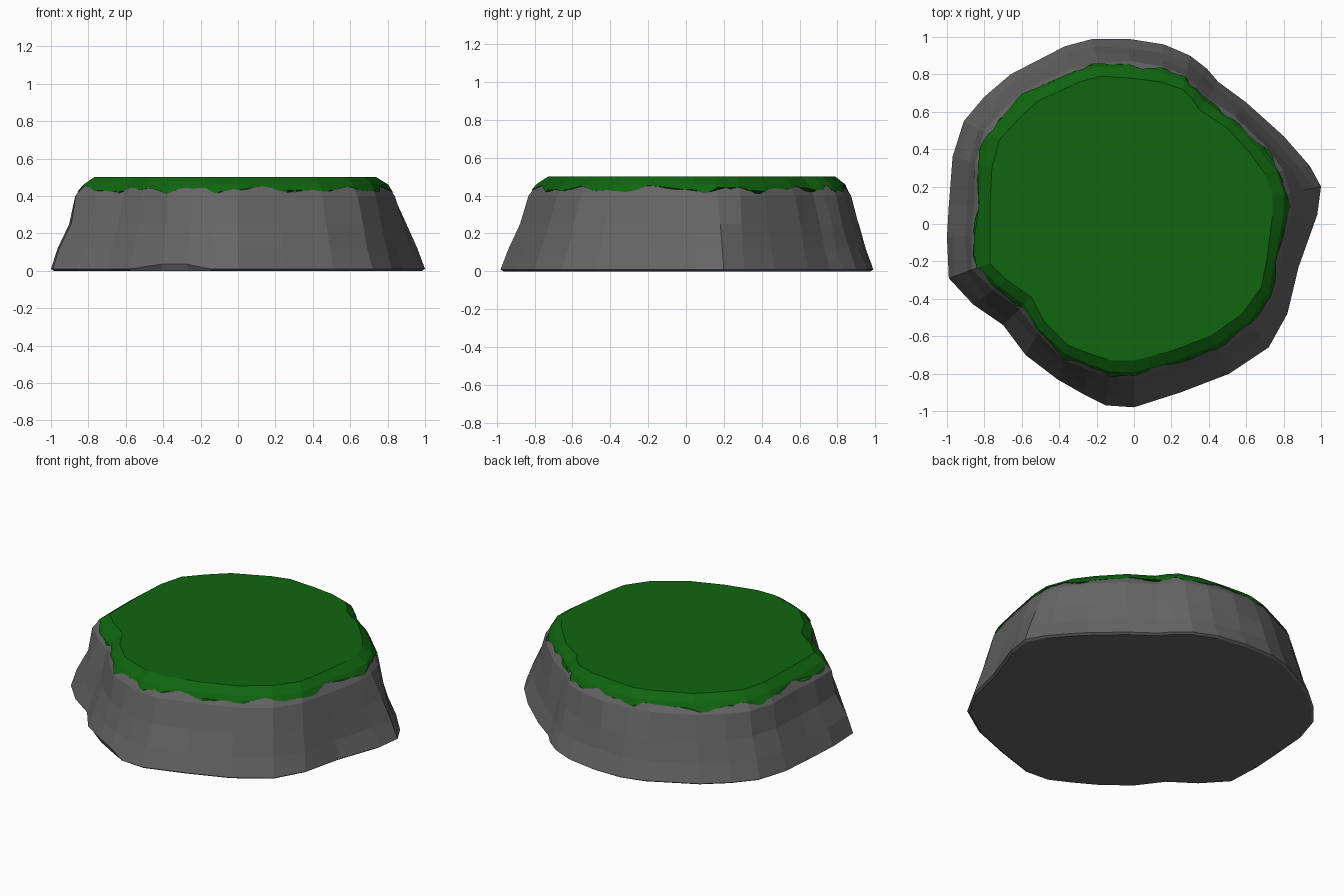
import bpy, bmesh, math, random
from mathutils import Vector

if "Cube" in bpy.data.objects:
    bpy.data.objects.remove(bpy.data.objects["Cube"])

random.seed(4)

# Plan outlines, counter-clockwise: foot of the rock and rim of the flat top
FOOT = [(1, .2), (.94, .31), (.8, .47), (.6, .65), (.45, .76), (.39, .83), (.3, .9), (.16, .96),
        (-.03, .99), (-.22, .99), (-.37, .95), (-.66, .8), (-.8, .68), (-.91, .55), (-.97, .36),
        (-.99, .1), (-1, -.07), (-.99, -.29), (-.86, -.43), (-.7, -.54), (-.58, -.7), (-.41, -.83),
        (-.27, -.91), (-.15, -.97), (0, -.98), (.25, -.9), (.51, -.8), (.72, -.66), (.82, -.48),
        (.88, -.23), (.98, .05)]
RIM = [(.74, .15), (.7, .27), (.62, .38), (.49, .52), (.35, .61), (.31, .67), (.26, .72), (.14, .76),
       (-.02, .78), (-.18, .79), (-.29, .76), (-.51, .66), (-.62, .56), (-.72, .45), (-.76, .3),
       (-.77, .1), (-.77, -.06), (-.77, -.21), (-.68, -.3), (-.55, -.39), (-.48, -.52), (-.35, -.65),
       (-.22, -.7), (-.12, -.73), (0, -.73), (.2, -.68), (.41, -.6), (.58, -.48), (.68, -.34),
       (.71, -.19), (.74, .04)]
# Side profile: (fraction from foot to rim, height)
PROFILE = [(0, .01), (.2, .12), (.4, .25), (.6, .4), (.78, .46), (1, .5)]
N = len(FOOT)


def material(name, color):
    m = bpy.data.materials.new(name)
    m.diffuse_color = (*color, 1)
    m.use_nodes = True
    m.node_tree.nodes["Principled BSDF"].inputs["Base Color"].default_value = m.diffuse_color
    return m


def build(name, rings, mat):
    """Loft closed rings from bottom to top and cap both ends."""
    bm = bmesh.new()
    rows = [[bm.verts.new(p) for p in ring] for ring in rings]
    for low, high in zip(rows, rows[1:]):
        n = len(low)
        for i in range(n):
            j = (i + 1) % n
            bm.faces.new((low[i], low[j], high[j], high[i]))
    bm.faces.new(rows[0][::-1])
    bm.faces.new(rows[-1])
    mesh = bpy.data.meshes.new(name)
    bm.to_mesh(mesh)
    bm.free()
    mesh.materials.append(mat)
    obj = bpy.data.objects.new(name, mesh)
    bpy.context.collection.objects.link(obj)
    return obj


def ring(t, z, jitter=0.0):
    pts = []
    for foot, rim in zip(FOOT, RIM):
        p = Vector(foot).lerp(Vector(rim), t + random.uniform(-jitter, jitter))
        pts.append(Vector((p.x, p.y, z)))
    return pts


# Shared rings keep the grass lying exactly over the rock
rings = [ring(t, z, .05 if 0 < t < .7 else 0) for t, z in PROFILE]
for i in (21, 22):                       # small lifted edge at the front
    rings[0][i].z = .035
ground = [Vector((p.x * .985, p.y * .985, 0)) for p in rings[0]]

# Rock body, ending just under the grass
build("rock_base", [ground] + rings[:5], material("grey rock", (.13, .13, .13)))


# Grass cap with a ragged lower edge, finely divided around the outline
STEPS = 5


def divide(pts):
    return [pts[i].lerp(pts[(i + 1) % N], k / STEPS) for i in range(N) for k in range(STEPS)]


wall, shoulder, rim = (divide(r) for r in rings[3:6])
below = divide(rings[2])
out = 1.008
edge = []
for i, (b, w, s) in enumerate(zip(below, wall, shoulder)):
    a = 2 * math.pi * i / len(wall)
    z = .432 + .012 * math.sin(13 * a) + .008 * math.sin(29 * a + 1) + random.uniform(-.004, .004)
    p = w.lerp(s, (z - .4) / .06)
    edge.append(Vector((p.x * out, p.y * out, z)))
shoulder = [Vector((p.x * out, p.y * out, p.z)) for p in shoulder]
build("grass_top", [edge, shoulder, rim], material("green grass", (.005, .13, .005)))
